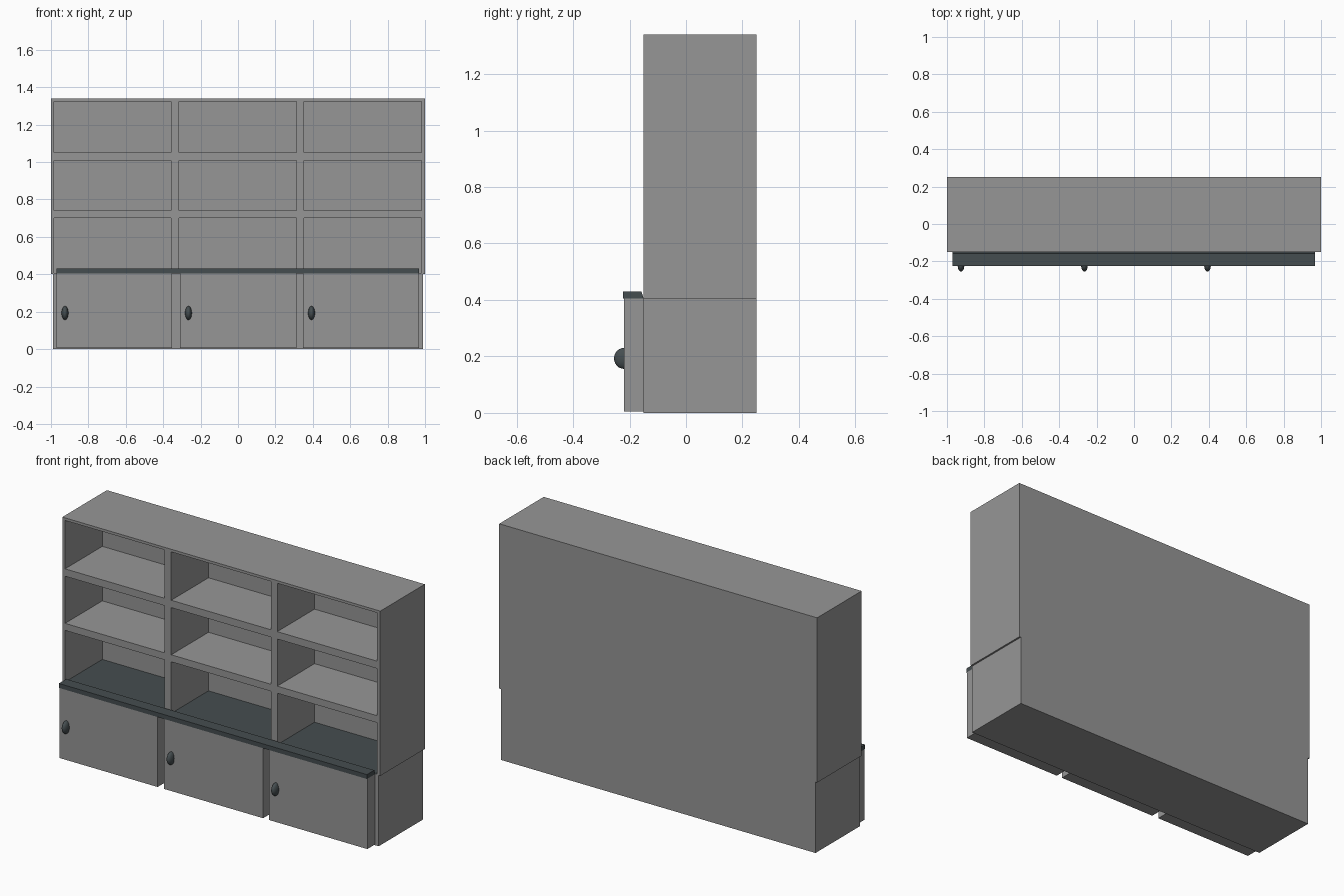
import bpy, bmesh
from mathutils import Matrix

cube = bpy.data.objects.get("Cube")
if cube:
    bpy.data.objects.remove(cube, do_unlink=True)


def material(name, colour):
    m = bpy.data.materials.new(name)
    m.use_nodes = True
    m.diffuse_color = (*colour, 1)
    m.node_tree.nodes["Principled BSDF"].inputs["Base Color"].default_value = (*colour, 1)
    return m


GREY = material("grey paint", (0.305, 0.305, 0.305))
SLATE = material("dark slate", (0.06, 0.075, 0.08))


def finish(name, bm, *mats):
    bmesh.ops.recalc_face_normals(bm, faces=bm.faces)
    mesh = bpy.data.meshes.new(name)
    bm.to_mesh(mesh)
    bm.free()
    for m in mats:
        mesh.materials.append(m)
    obj = bpy.data.objects.new(name, mesh)
    bpy.context.collection.objects.link(obj)
    return obj


def box(name, lo, hi, mat):
    bm = bmesh.new()
    size = [b - a for a, b in zip(lo, hi)]
    mid = [(a + b) / 2 for a, b in zip(lo, hi)]
    bmesh.ops.create_cube(bm, size=1, matrix=Matrix.Translation(mid) @ Matrix.Diagonal((*size, 1)))
    return finish(name, bm, mat)


FRONT, BACK = -0.15, 0.25

# Shelf unit: a front grid whose cells are pushed back, closed by a box behind
xs = [-1, -0.983, -0.357, -0.315, 0.312, 0.352, 0.98, 1]
zs = [0.403, 0.407, 0.70, 0.74, 1.008, 1.05, 1.325, 1.34]
bm = bmesh.new()
grid = [[bm.verts.new((x, FRONT, z)) for x in xs] for z in zs]
cells = []
for r in range(len(zs) - 1):
    for c in range(len(xs) - 1):
        f = bm.faces.new((grid[r][c], grid[r][c + 1], grid[r + 1][c + 1], grid[r + 1][c]))
        if r % 2 and c % 2:
            cells.append(f)
rim = [e for e in bm.edges if e.is_boundary]
pushed = bmesh.ops.extrude_discrete_faces(bm, faces=cells)["faces"]
for v in {v for f in pushed for v in f.verts}:
    v.co.y = 0.185
sides = bmesh.ops.extrude_edge_only(bm, edges=rim)["geom"]
for v in sides:
    if isinstance(v, bmesh.types.BMVert):
        v.co.y = BACK
bmesh.ops.contextual_create(bm, geom=[e for e in bm.edges if e.is_boundary])
bmesh.ops.recalc_face_normals(bm, faces=bm.faces)
# Slate floor in the lowest row
for f in bm.faces:
    if f.normal.z > 0.9 and f.calc_center_median().z < 0.5:
        f.material_index = 1
finish("shelf_unit", bm, GREY, SLATE)

# Base cabinet, slightly narrower than the shelves
box("base_cabinet", (-0.99, FRONT, 0), (0.99, BACK, 0.403), GREY)

# Three doors with oval knobs
for label, left, right in (("right", -0.97, -0.352), ("middle", -0.31, 0.312), ("left", 0.348, 0.968)):
    box(label + "_door", (left, -0.22, 0.005), (right, FRONT, 0.405), GREY)
    bm = bmesh.new()
    shape = Matrix.Translation((left + 0.045, -0.22, 0.193)) @ Matrix.Diagonal((0.018, 0.035, 0.037, 1))
    bmesh.ops.create_uvsphere(bm, u_segments=20, v_segments=12, radius=1, matrix=shape)
    for f in bm.faces:
        f.smooth = True
    finish(label + "_knob", bm, SLATE)

# Counter lip above the doors, sloping down to the shelf floor
profile = [(-0.224, 0.405), (-0.224, 0.43), (-0.158, 0.43), (-0.15, 0.405)]
bm = bmesh.new()
end = bm.faces.new([bm.verts.new((-0.97, y, z)) for y, z in profile])
moved = bmesh.ops.extrude_face_region(bm, geom=[end])["geom"]
bmesh.ops.translate(bm, vec=(1.938, 0, 0), verts=[v for v in moved if isinstance(v, bmesh.types.BMVert)])
if not any(abs(f.calc_center_median().x + 0.97) < 0.001 for f in bm.faces):
    bm.faces.new([v for v in bm.verts if v.co.x < 0])
finish("counter_lip", bm, SLATE)
